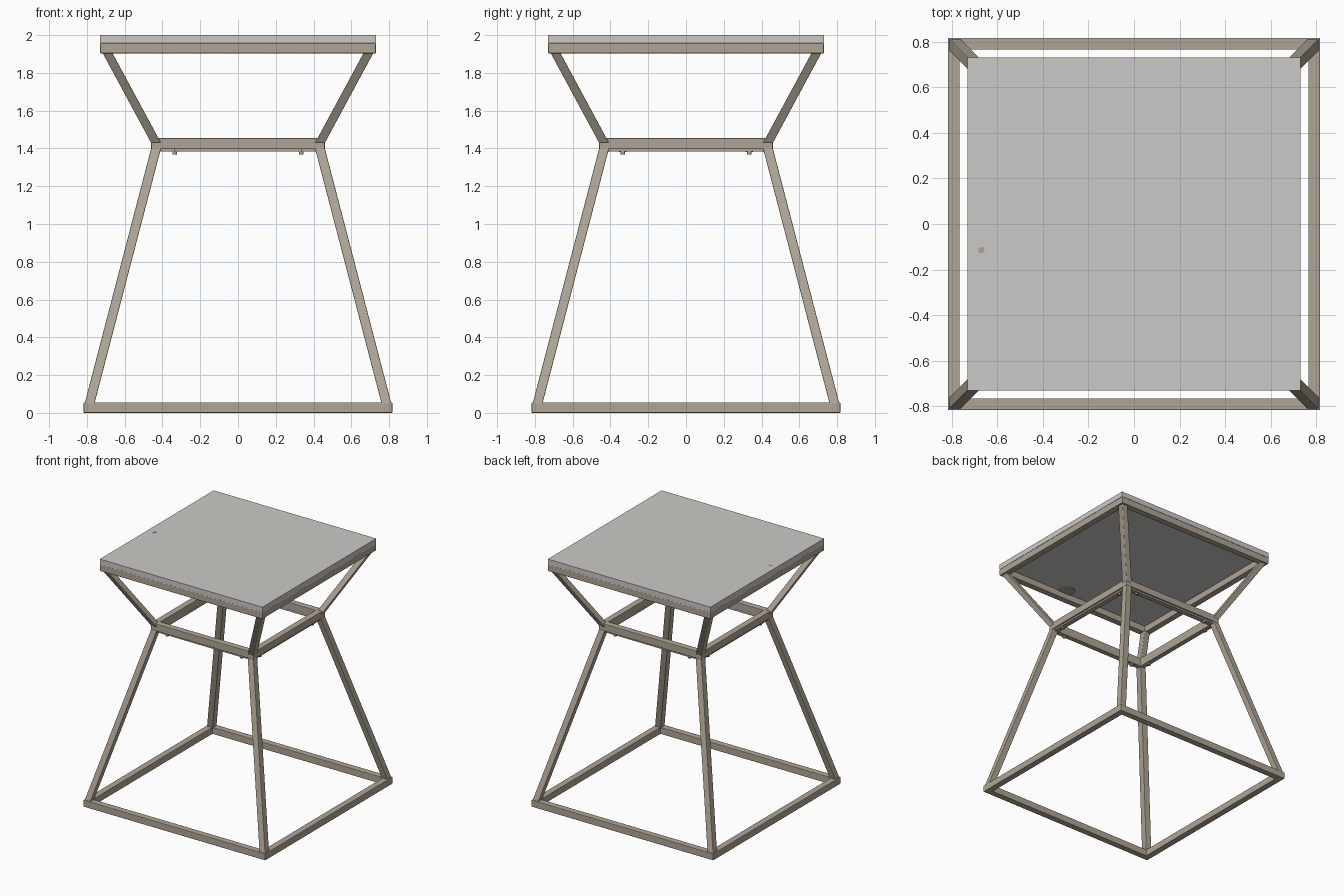
import bpy, bmesh
from mathutils import Vector

cube = bpy.data.objects.get("Cube")
if cube:
    bpy.data.objects.remove(cube)


def material(name, rgb):
    m = bpy.data.materials.new(name)
    m.use_nodes = True
    m.diffuse_color = (*rgb, 1)
    m.node_tree.nodes["Principled BSDF"].inputs["Base Color"].default_value = (*rgb, 1)
    return m


TAUPE = material("taupe metal", (0.43, 0.38, 0.30))
GREY = material("pale grey top", (0.60, 0.59, 0.57))
TUBE = 0.052


def finish(bm, name, mat, bevel=0.0):
    bmesh.ops.recalc_face_normals(bm, faces=bm.faces)
    mesh = bpy.data.meshes.new(name)
    bm.to_mesh(mesh)
    bm.free()
    mesh.materials.append(mat)
    ob = bpy.data.objects.new(name, mesh)
    bpy.context.scene.collection.objects.link(ob)
    if bevel:
        mod = ob.modifiers.new("soft edges", "BEVEL")
        mod.width = bevel
        mod.segments = 2
    return ob


def square(bm, cx, cy, half, z):
    return [bm.verts.new((cx + sx * half, cy + sy * half, z))
            for sx, sy in ((-1, -1), (1, -1), (1, 1), (-1, 1))]


def bridge(bm, a, b):
    for i in range(4):
        j = (i + 1) % 4
        bm.faces.new((a[i], a[j], b[j], b[i]))


def frame(name, half, z0, z1, width=TUBE, bevel=0.004):
    """Square ring with mitred corners."""
    bm = bmesh.new()
    rings = [square(bm, 0, 0, h, z) for h, z in
             ((half, z0), (half, z1), (half - width, z1), (half - width, z0))]
    for k in range(4):
        bridge(bm, rings[k], rings[(k + 1) % 4])
    return finish(bm, name, TAUPE, bevel)


def legs(name, low, high, z0, z1):
    """Four slanted square tubes joining two frames at their corners."""
    for side, sx in (("right", -1), ("left", 1)):
        for end, sy in (("front", -1), ("back", 1)):
            bm = bmesh.new()
            a = square(bm, sx * low, sy * low, TUBE / 2, z0)
            b = square(bm, sx * high, sy * high, TUBE / 2, z1)
            bridge(bm, a, b)
            bm.faces.new(a)
            bm.faces.new(b)
            finish(bm, f"{name}_{end}_{side}", TAUPE, 0.004)


def cylinder(name, mat, radius, depth, location, sides=16):
    bm = bmesh.new()
    bmesh.ops.create_cone(bm, cap_ends=True, segments=sides,
                          radius1=radius, radius2=radius, depth=depth)
    bmesh.ops.translate(bm, verts=bm.verts, vec=Vector(location))
    return finish(bm, name, mat)


# Frames
BASE, WAIST, TOP = 0.817, 0.46, 0.73
frame("base_frame", BASE, 0, 0.055)
frame("waist_strip", 0.448, 1.383, 1.40, 0.04, 0)
frame("waist_frame", WAIST, 1.397, 1.455)
frame("top_frame", TOP, 1.903, 1.957)

# Slanted tubes
legs("lower_leg", BASE - TUBE / 2, WAIST - TUBE / 2, 0.03, 1.40)
legs("upper_strut", WAIST - TUBE / 2, TOP - TUBE / 2, 1.43, 1.93)

# Table top
bm = bmesh.new()
bmesh.ops.create_cube(bm, size=1)
bmesh.ops.scale(bm, verts=bm.verts, vec=(2 * TOP, 2 * TOP, 0.043))
bmesh.ops.translate(bm, verts=bm.verts, vec=(0, 0, 1.9785))
finish(bm, "table_top", GREY)

# Bolts under the waist frame
for s in (-1, 1):
    for t in (-1, 1):
        for x, y in ((s * 0.335, t * 0.43), (s * 0.43, t * 0.335)):
            cylinder("bolt_head", TAUPE, 0.02, 0.014, (x, y, 1.388), 6)
            cylinder("bolt_shank", TAUPE, 0.013, 0.03, (x, y, 1.384), 12)

# Small fixing disc under the top and its tip on the upper face
cylinder("underside_disc", TAUPE, 0.065, 0.008, (0.13, -0.65, 1.953), 24)
cylinder("top_pin", TAUPE, 0.014, 0.004, (-0.67, -0.115, 1.999), 12)
